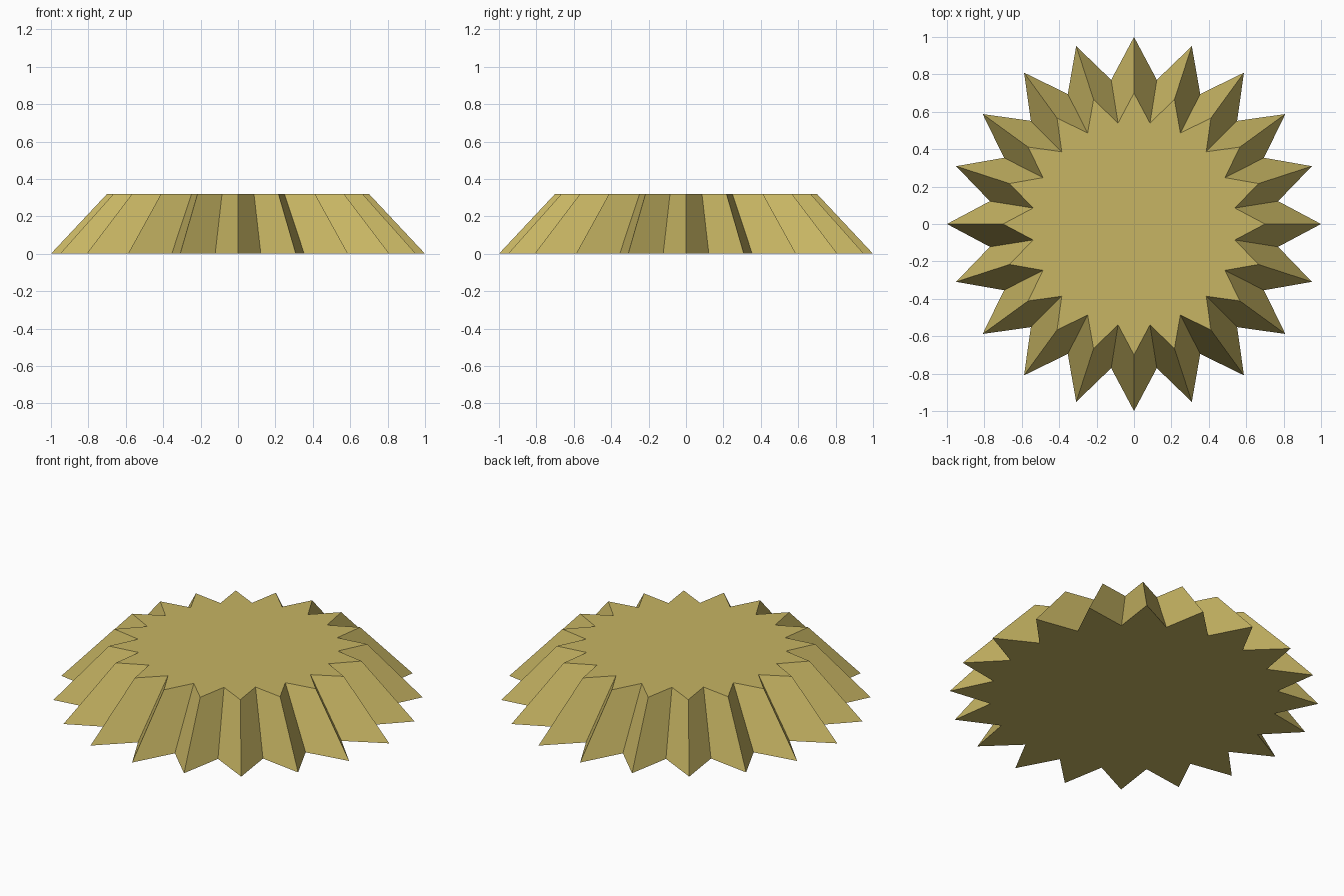
import bpy, bmesh, math

if "Cube" in bpy.data.objects:
    bpy.data.objects.remove(bpy.data.objects["Cube"])

POINTS, TIP, VALLEY = 20, 1.0, 0.78
HEIGHT, TAPER = 0.32, 0.70

# single flat colour
mat = bpy.data.materials.new("dull_gold")
mat.diffuse_color = (0.57, 0.46, 0.125, 1.0)
mat.use_nodes = True
mat.node_tree.nodes["Principled BSDF"].inputs["Base Color"].default_value = mat.diffuse_color


def star_ring(bm, scale, z):
    """Ring of alternating tip and valley vertices."""
    ring = []
    for i in range(POINTS * 2):
        a = math.pi * i / POINTS
        r = (VALLEY if i % 2 else TIP) * scale
        ring.append(bm.verts.new((r * math.cos(a), r * math.sin(a), z)))
    return ring


# tapered star block: bottom star, smaller top star, flat pleated sides
bm = bmesh.new()
low = star_ring(bm, 1.0, 0.0)
high = star_ring(bm, TAPER, HEIGHT)
bm.faces.new(low[::-1])
bm.faces.new(high)
n = len(low)
for i in range(n):
    j = (i + 1) % n
    bm.faces.new((low[i], low[j], high[j], high[i]))
bmesh.ops.recalc_face_normals(bm, faces=bm.faces[:])

mesh = bpy.data.meshes.new("tapered_star")
bm.to_mesh(mesh)
bm.free()
mesh.materials.append(mat)
star = bpy.data.objects.new("tapered_star", mesh)
bpy.context.collection.objects.link(star)
